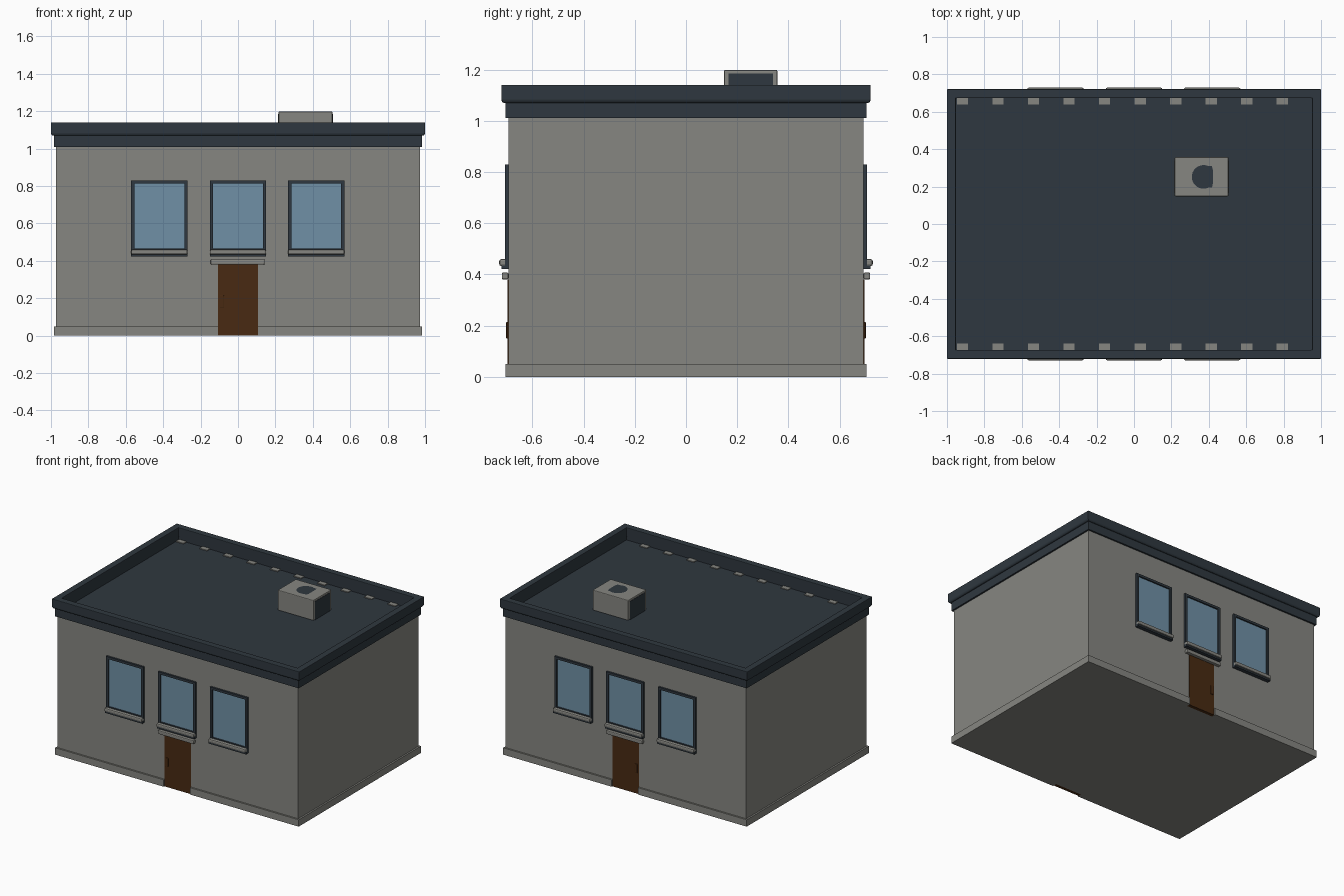
import bpy, bmesh, math

old = bpy.data.objects.get("Cube")
if old:
    bpy.data.objects.remove(old, do_unlink=True)


def material(name, rgb):
    m = bpy.data.materials.new(name)
    m.use_nodes = True
    m.diffuse_color = (*rgb, 1)
    m.node_tree.nodes["Principled BSDF"].inputs["Base Color"].default_value = (*rgb, 1)
    return m


STONE = material("warm grey stone", (0.24, 0.24, 0.22))
SLATE = material("dark slate", (0.028, 0.039, 0.05))
GLASS = material("blue glass", (0.16, 0.28, 0.38))
WOOD = material("brown wood", (0.065, 0.023, 0.006))

W, D = 0.972, 0.693          # half width and half depth of the walls


def finish(name, bm, mat, bevel=0):
    bmesh.ops.recalc_face_normals(bm, faces=bm.faces)
    me = bpy.data.meshes.new(name)
    bm.to_mesh(me)
    bm.free()
    me.materials.append(mat)
    ob = bpy.data.objects.new(name, me)
    bpy.context.collection.objects.link(ob)
    if bevel:
        mod = ob.modifiers.new("Soft edges", "BEVEL")
        mod.width, mod.segments = bevel, 2
    return ob


def box(name, x, y, z, mat, bevel=0):
    """Box from (min, max) ranges on each axis."""
    bm = bmesh.new()
    bmesh.ops.create_cube(bm, size=1)
    for v in bm.verts:
        for i, (lo, hi) in enumerate((x, y, z)):
            v.co[i] = lo if v.co[i] < 0 else hi
    return finish(name, bm, mat, bevel)


def ring(name, profile, mat, bevel=0):
    """Sweep a closed (outset, z) profile around the wall rectangle."""
    bm = bmesh.new()
    corners = [(-1, -1), (1, -1), (1, 1), (-1, 1)]
    loops = [[bm.verts.new((sx * (W + o), sy * (D + o), z)) for o, z in profile]
             for sx, sy in corners]
    n = len(profile)
    for a in range(4):
        p, q = loops[a], loops[(a + 1) % 4]
        for i in range(n):
            j = (i + 1) % n
            bm.faces.new((p[i], q[i], q[j], p[j]))
    return finish(name, bm, mat, bevel)


def frame(name, x, z, inner_x, inner_z, y, mat):
    """Rectangular picture frame between two y values."""
    bm = bmesh.new()
    rects = [[bm.verts.new((px, py, pz)) for px, pz in
              ((rx[0], rz[0]), (rx[1], rz[0]), (rx[1], rz[1]), (rx[0], rz[1]))]
             for rx, rz, py in ((x, z, y[0]), (x, z, y[1]),
                                (inner_x, inner_z, y[1]), (inner_x, inner_z, y[0]))]
    for k in range(4):
        p, q = rects[k], rects[(k + 1) % 4]
        for i in range(4):
            j = (i + 1) % 4
            bm.faces.new((p[i], p[j], q[j], q[i]))
    return finish(name, bm, mat)


# Main shell and flat roof
box("walls", (-W, W), (-D, D), (0, 1.03), STONE)
box("roof_deck", (-W, W), (-D, D), (1.03, 1.05), SLATE)

# Stepped cornice and parapet
ring("cornice_lower", [(-0.02, 1.01), (0.012, 1.01), (0.012, 1.075), (-0.02, 1.075)], SLATE)
ring("cornice_upper", [(-0.02, 1.07), (0.022, 1.07), (0.028, 1.08),
                       (0.028, 1.14), (-0.02, 1.14)], SLATE, 0.004)
ring("parapet_inside", [(-0.02, 1.03), (0, 1.03), (0, 1.13), (-0.02, 1.13)], SLATE)

# Plinth, interrupted at both doors
P, DOOR = 0.012, 0.107
for s, side in ((-1, "right"), (1, "left")):
    box("plinth_" + side, sorted((s * W, s * (W + P))), (-D - P, D + P), (0, 0.05), STONE)

for s, face in ((-1, "front"), (1, "back")):
    def out(a, b):
        """Depth range measured outward from the wall face."""
        return sorted((s * (D + a), s * (D + b)))

    for x, side in (((-W, -DOOR), "right"), ((DOOR, W), "left")):
        box(f"{face}_plinth_{side}", x, out(0, P), (0, 0.05), STONE)

    # Door with lintel and handle
    box(face + "_door", (-DOOR, DOOR), out(-0.02, 0.004), (0, 0.38), WOOD)
    box(face + "_door_lintel", (-0.147, 0.143), out(0, 0.026), (0.38, 0.408), STONE, 0.006)
    box(face + "_door_handle", (-0.097, -0.075), out(0, 0.009), (0.15, 0.215), WOOD, 0.003)

    # Windows: glass, frame, rounded sill and dark underside
    for cx, label in ((-0.42, "right"), (0, "middle"), (0.418, "left")):
        name = f"{face}_window_{label}"
        x = (cx - 0.151, cx + 0.151)
        box(name + "_glass", (cx - 0.14, cx + 0.14), out(0, 0.004), (0.46, 0.82), GLASS)
        frame(name + "_frame", x, (0.425, 0.83), (cx - 0.133, cx + 0.133), (0.465, 0.813),
              (s * D, s * (D + 0.014)), SLATE)
        box(name + "_sill", x, out(0, 0.036), (0.433, 0.46), STONE, 0.008)
        box(name + "_sill_base", x, out(0, 0.028), (0.422, 0.436), SLATE)

    # Row of blocks set along the roof edge
    for i in range(10):
        cx = -0.917 + 0.19 * i
        box(f"{face}_roof_block_{i + 1}", (cx - 0.03, cx + 0.03),
            sorted((s * 0.638, s * 0.683)), (1.04, 1.056), STONE)

# Rooftop vent unit with dark end grilles
ax, ay, az = (0.217, 0.505), (0.148, 0.357), (1.05, 1.198)
box("vent_unit", ax, ay, az, STONE, 0.005)
for x, side in ((ax[0], "right"), (ax[1], "left")):
    box("vent_grille_" + side, (x - 0.002, x + 0.002), (ay[0] + 0.018, ay[1] - 0.018),
        (1.05, az[1] - 0.014), SLATE)

# Fan opening: a disc with one flat side
bm = bmesh.new()
bmesh.ops.create_circle(bm, cap_ends=True, segments=32, radius=0.063)
for v in bm.verts:
    v.co.x = min(v.co.x, 0.05)
    if v.co.x > 0:
        v.co.y = math.copysign(max(abs(v.co.y), 0.058), v.co.y) if v.co.x < 0.049 else v.co.y
    v.co.x += 0.372
    v.co.y += 0.252
    v.co.z = az[1] + 0.001
finish("vent_fan_opening", bm, SLATE)
